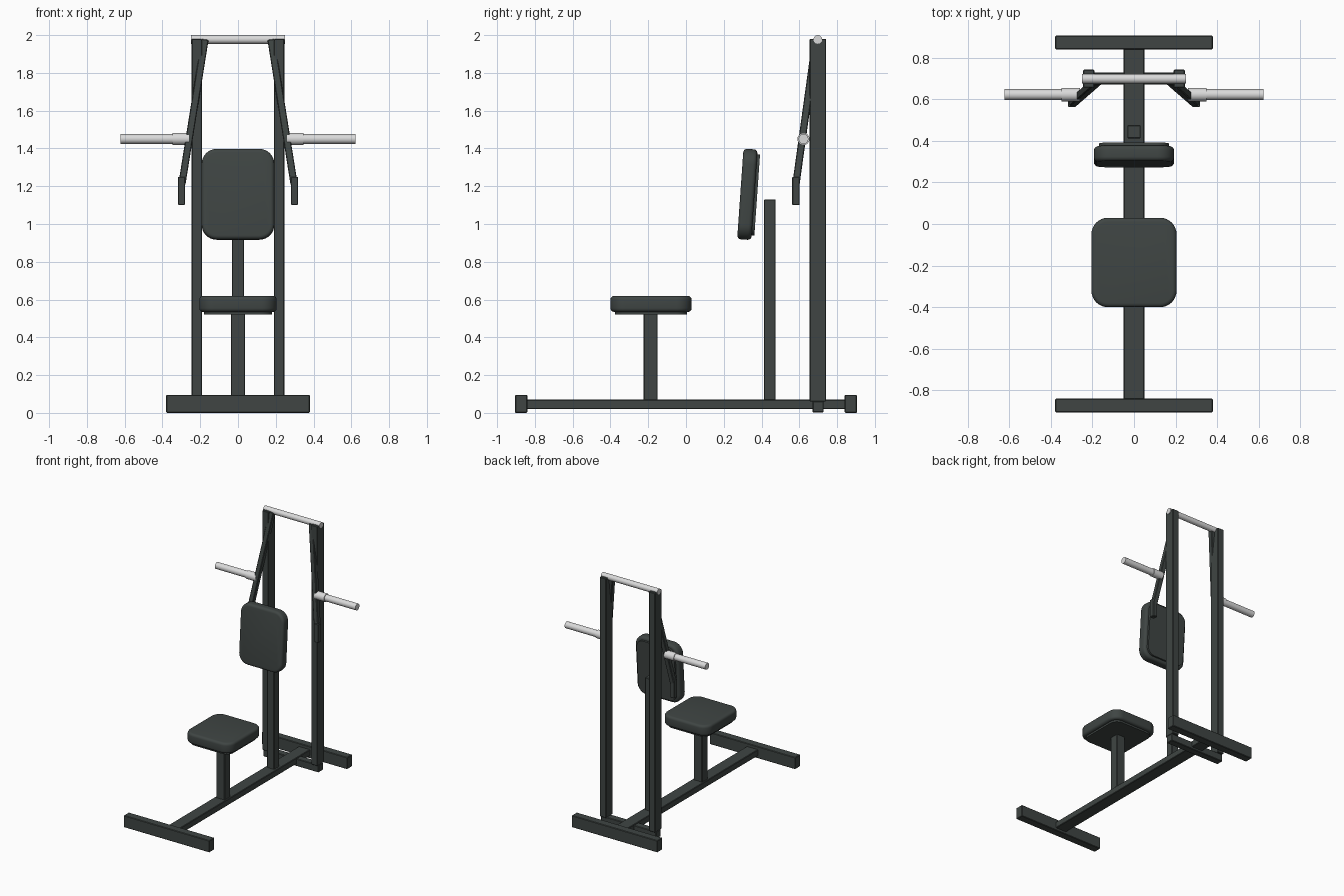
import bpy, bmesh, math
from mathutils import Vector, Matrix

if "Cube" in bpy.data.objects:
    bpy.data.objects.remove(bpy.data.objects["Cube"])


def material(name, rgb):
    m = bpy.data.materials.new(name)
    m.diffuse_color = (*rgb, 1)
    m.use_nodes = True
    m.node_tree.nodes["Principled BSDF"].inputs["Base Color"].default_value = m.diffuse_color
    return m


DARK = material("dark_grey", (0.05, 0.06, 0.057))
STEEL = material("light_steel", (0.70, 0.70, 0.70))


def finish(name, bm, mat, matrix=None, smooth=False):
    bmesh.ops.recalc_face_normals(bm, faces=bm.faces)
    me = bpy.data.meshes.new(name)
    bm.to_mesh(me)
    bm.free()
    me.materials.append(mat)
    ob = bpy.data.objects.new(name, me)
    bpy.context.collection.objects.link(ob)
    if matrix:
        ob.matrix_world = matrix
    if smooth:
        bpy.ops.object.select_all(action='DESELECT')
        ob.select_set(True)
        bpy.context.view_layer.objects.active = ob
        bpy.ops.object.shade_smooth_by_angle(angle=math.radians(35))
    return ob


def tube(name, lo, hi, matrix=None):
    """Square steel tube between two corners, with softened edges."""
    lo, hi = Vector(lo), Vector(hi)
    bm = bmesh.new()
    bmesh.ops.create_cube(bm, size=1)
    for v in bm.verts:
        v.co = (lo + hi) / 2 + v.co * (hi - lo)
    bmesh.ops.bevel(bm, geom=bm.edges[:], offset=0.004, segments=1, affect='EDGES')
    return finish(name, bm, DARK, matrix)


def rod(name, x0, x1, y, z, r):
    """Round bar lying along x."""
    bm = bmesh.new()
    bmesh.ops.create_cone(bm, cap_ends=True, segments=24, radius1=r, radius2=r,
                          depth=abs(x1 - x0))
    mat = Matrix.Translation(((x0 + x1) / 2, y, z)) @ Matrix.Rotation(math.pi / 2, 4, 'Y')
    return finish(name, bm, STEEL, mat, True)


def pad(name, w, d, h, corner, edge, matrix):
    """Cushion: box with rounded corners and rounded rims."""
    bm = bmesh.new()
    bmesh.ops.create_cube(bm, size=1)
    bmesh.ops.scale(bm, vec=(w, d, h), verts=bm.verts)
    upright = [e for e in bm.edges
               if abs(e.verts[0].co.z - e.verts[1].co.z) > h / 2]
    bmesh.ops.bevel(bm, geom=upright, offset=corner, segments=8, profile=0.5, affect='EDGES')
    if edge:
        rims = [e for e in bm.edges
                if abs(e.verts[0].co.z - e.verts[1].co.z) < 1e-5]
        bmesh.ops.bevel(bm, geom=rims, offset=edge, segments=4, profile=0.5, affect='EDGES')
    return finish(name, bm, DARK, matrix, True)


# Base frame
tube("base_beam", (-0.05, -0.86, 0.02), (0.05, 0.86, 0.07))
tube("front_foot", (-0.38, -0.905, 0.0), (0.38, -0.84, 0.095))
tube("rear_foot", (-0.38, 0.84, 0.0), (0.38, 0.905, 0.095))
tube("upright_foot_bar", (-0.245, 0.67, 0.003), (0.245, 0.728, 0.062))

# Posts
tube("seat_post", (-0.038, -0.225, 0.065), (0.038, -0.15, 0.525))
tube("back_post", (-0.032, 0.412, 0.065), (0.032, 0.475, 1.13))

# Seat cushion and its mounting plate
pad("seat", 0.41, 0.43, 0.085, 0.08, 0.02, Matrix.Translation((0, -0.185, 0.577)))
pad("seat_plate", 0.36, 0.38, 0.02, 0.06, 0, Matrix.Translation((0, -0.185, 0.53)))

# Tilted backrest and its mounting plate
tilt = Matrix.Translation((0, 0.325, 1.157)) @ Matrix.Rotation(math.radians(90 - 4), 4, 'X')
pad("backrest", 0.385, 0.48, 0.075, 0.08, 0.02, tilt)
pad("backrest_plate", 0.335, 0.43, 0.02, 0.06, 0,
    tilt @ Matrix.Translation((0, 0, -0.042)))

# Top pivot bar
rod("top_bar", -0.25, 0.25, 0.698, 1.977, 0.023)

# Uprights, swing arms, grips and weight pegs on both sides
for side, s in (("left", -1), ("right", 1)):
    def span(a, b):
        return min(s * a, s * b), max(s * a, s * b)

    x0, x1 = span(0.19, 0.245)
    tube(side + "_upright", (x0, 0.655, 0.06), (x1, 0.742, 1.98))

    top, low = Vector((s * 0.175, 0.688, 1.975)), Vector((s * 0.297, 0.582, 1.21))
    axis = (top - low).normalized()
    across = Vector((0, 1, 0)).cross(axis).normalized()
    frame = Matrix((across, axis.cross(across), axis)).transposed().to_4x4()
    tube(side + "_swing_arm", (-0.019, -0.019, 0), (0.019, 0.019, (top - low).length),
         Matrix.Translation(low) @ frame)

    x0, x1 = span(0.28, 0.318)
    tube(side + "_grip", (x0, 0.562, 1.10), (x1, 0.602, 1.25))
    rod(side + "_peg_collar", s * 0.26, s * 0.348, 0.622, 1.45, 0.032)
    rod(side + "_weight_peg", s * 0.30, s * 0.623, 0.622, 1.45, 0.026)
